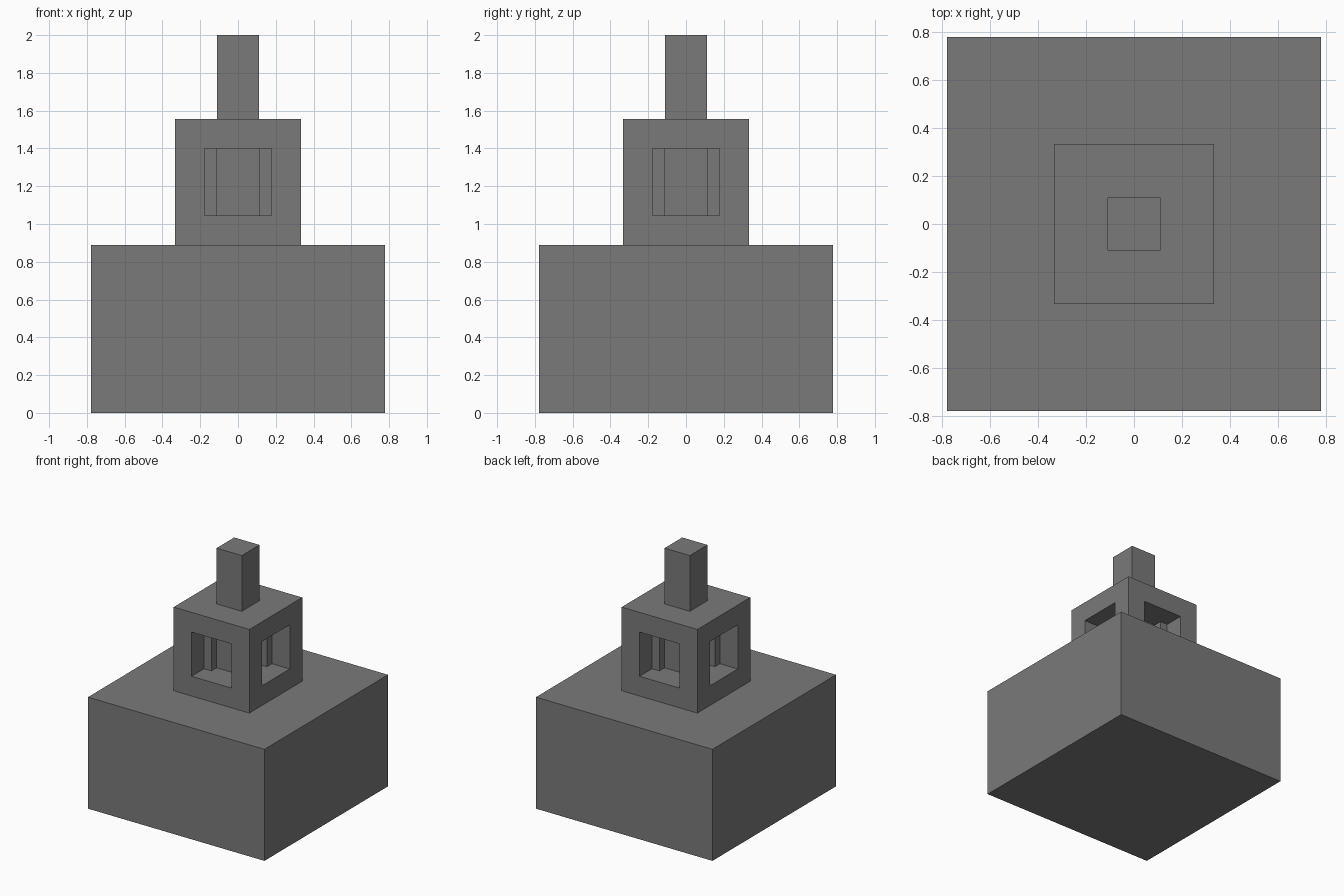
import bpy
import bmesh
from mathutils import Matrix

cube = bpy.data.objects.get("Cube")
if cube:
    bpy.data.objects.remove(cube, do_unlink=True)

U = 1 / 9  # modelling unit: the whole tower is 18 units tall

grey = bpy.data.materials.new("mid_grey")
grey.use_nodes = True
colour = (0.195, 0.195, 0.195, 1)
grey.diffuse_color = colour
grey.node_tree.nodes["Principled BSDF"].inputs["Base Color"].default_value = colour


def block(name, width, bottom, top, window=0):
    """Square block; window is the size of a square recess in each side."""
    bm = bmesh.new()
    size = Matrix.Diagonal((width * U, width * U, (top - bottom) * U, 1))
    place = Matrix.Translation((0, 0, (bottom + top) / 2 * U))
    bmesh.ops.create_cube(bm, size=1, matrix=place @ size)
    if window:
        bm.normal_update()
        border = (width - window) / 2 * U
        sides = [f for f in bm.faces if abs(f.normal.z) < 0.5]
        # Inset each side, then push the middle square inwards
        bmesh.ops.inset_individual(bm, faces=sides, thickness=border)
        for face in sides:
            inward = -face.normal.copy()
            pushed = bmesh.ops.extrude_discrete_faces(bm, faces=[face])["faces"]
            bmesh.ops.translate(bm, verts=pushed[0].verts, vec=inward * window * U)
        bmesh.ops.recalc_face_normals(bm, faces=bm.faces)
    mesh = bpy.data.meshes.new(name)
    bm.to_mesh(mesh)
    bm.free()
    mesh.materials.append(grey)
    obj = bpy.data.objects.new(name, mesh)
    bpy.context.collection.objects.link(obj)
    return obj


# Wide plinth, windowed middle storey and slim post
block("base", 14, 0, 8)
block("windowed_storey", 6, 8, 14, window=2)
block("top_post", 2, 14, 18)
